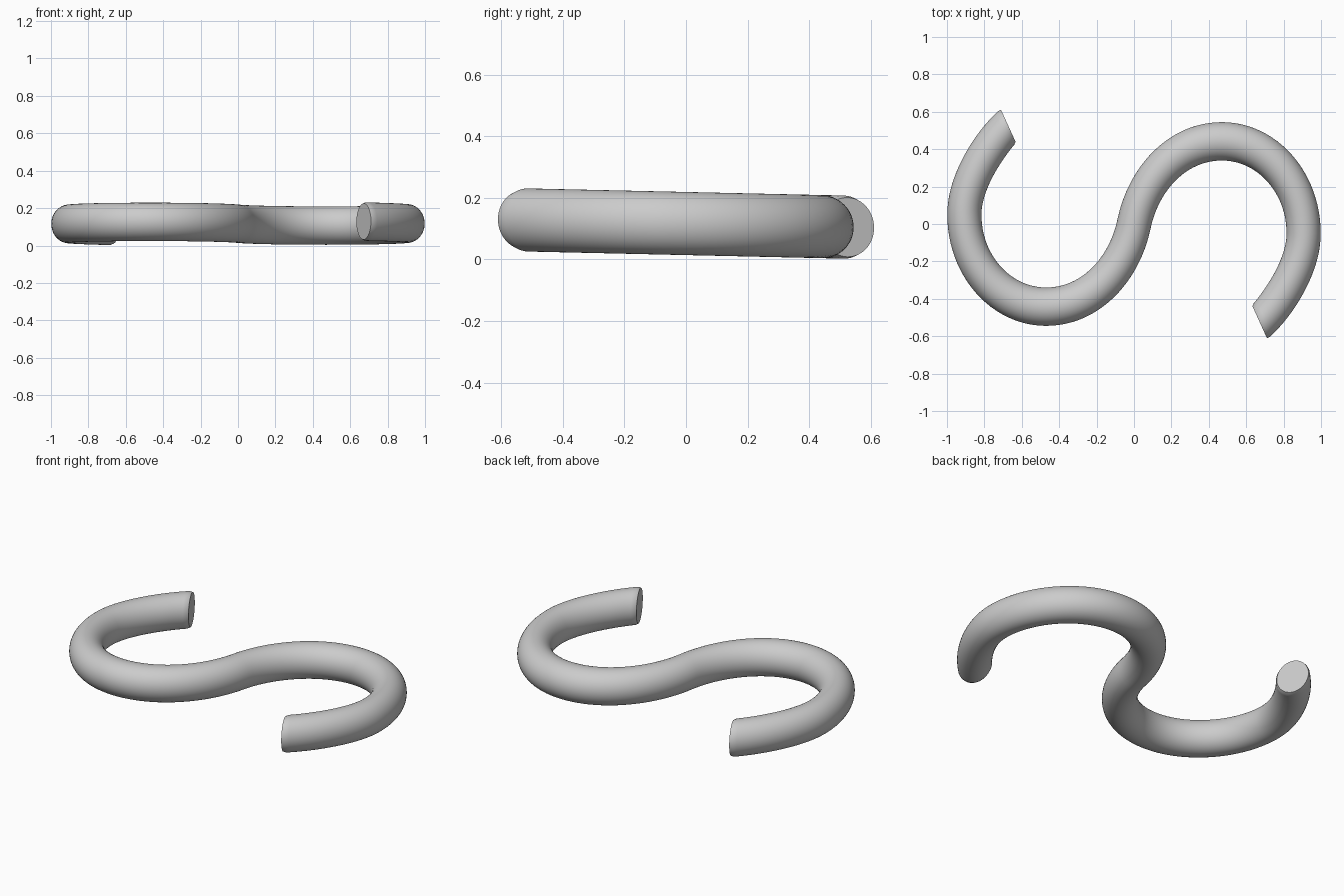
import bpy, bmesh, math
from mathutils import Vector
from mathutils.geometry import interpolate_bezier

if "Cube" in bpy.data.objects:
    bpy.data.objects.remove(bpy.data.objects["Cube"])

SX = 0.89      # sideways squash of the whole hook
R = 0.1025     # bar radius
SIDES = 48

# Half of the S path: bezier spans from the middle to the right-hand tip
spans = [
    [(0, 0), (0.05, 0.24), (0.23, 0.442), (0.47, 0.442)],
    [(0.47, 0.442), (0.711, 0.442), (0.907, 0.222), (0.907, -0.05)],
    [(0.907, -0.05), (0.907, -0.23), (0.77, -0.43), (0.672, -0.525)],
]
half = []
for s in spans:
    pts = interpolate_bezier(*[Vector((x / SX, y, 0)) for x, y in s], 25)
    half += pts[1:] if half else pts
# The other half is the same path turned by 180 degrees
path = [-p for p in reversed(half[1:])] + half

bm = bmesh.new()


def ring(center, side, r):
    verts = []
    for i in range(SIDES):
        a = 2 * math.pi * i / SIDES
        p = center + side * (r * math.cos(a))
        z = 0.1165 - 0.0225 * p.y + r * math.sin(a)   # slight lean
        verts.append(bm.verts.new((p.x * SX, p.y, z)))
    return verts


def side_of(t):
    return Vector((-t.y, t.x, 0)).normalized()


# Sweep the bar, easing the last rings into the cut direction
end_side = Vector((0.075 / SX, -0.165, 0)).normalized()
n = len(path)
rings = []
for i, p in enumerate(path):
    t = path[min(i + 1, n - 1)] - path[max(i - 1, 0)]
    s = side_of(t)
    w = max(0, 1 - min(i, n - 1 - i) / 9)
    e = end_side if end_side.dot(s) > 0 else -end_side
    s = s.lerp(e, w).normalized()
    # Small rounded rim at each cut end
    edge = i in (0, n - 1)
    rings.append(ring(p, s, R * (0.94 if edge else 1)))

for a, b in zip(rings, rings[1:]):
    for i in range(SIDES):
        j = (i + 1) % SIDES
        bm.faces.new((a[i], a[j], b[j], b[i]))
bm.faces.new(rings[0])
bm.faces.new(rings[-1])
bmesh.ops.recalc_face_normals(bm, faces=bm.faces)

me = bpy.data.meshes.new("s_hook")
bm.to_mesh(me)
bm.free()
hook = bpy.data.objects.new("s_hook", me)
bpy.context.collection.objects.link(hook)
bpy.context.view_layer.objects.active = hook
hook.select_set(True)
bpy.ops.object.shade_smooth_by_angle(angle=math.radians(40))
